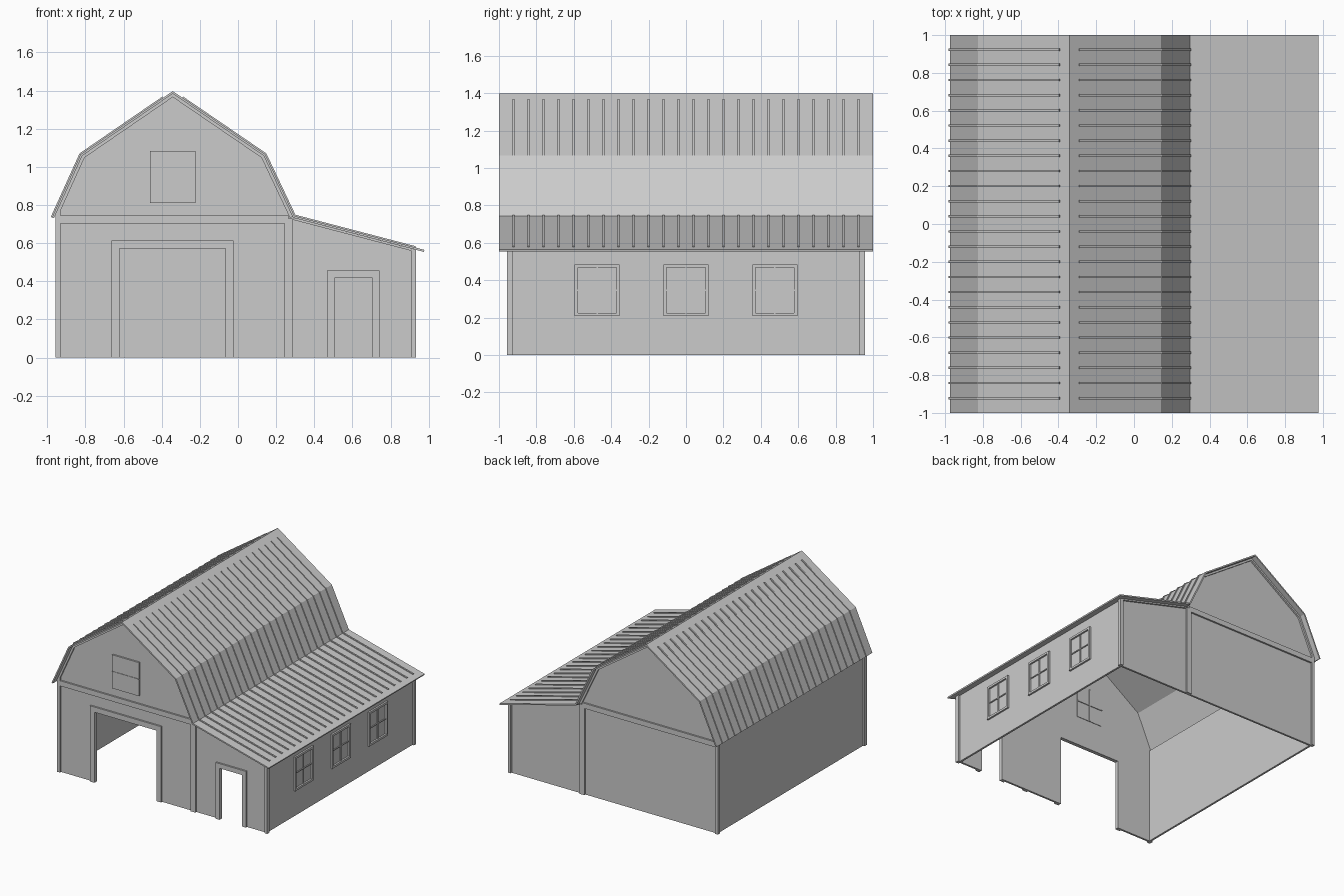
import bpy
import bmesh
from mathutils import Vector

cube = bpy.data.objects.get("Cube")
if cube:
    bpy.data.objects.remove(cube, do_unlink=True)

grey = bpy.data.materials.new("barn grey")
grey.use_nodes = True
grey.diffuse_color = (0.6, 0.6, 0.6, 1)
grey.node_tree.nodes["Principled BSDF"].inputs["Base Color"].default_value = (0.6, 0.6, 0.6, 1)


def add_prism(bm, pts, y0, y1):
    """Extrude an outline in XZ from y0 to y1."""
    face = bm.faces.new([bm.verts.new((x, y0, z)) for x, z in pts])
    ext = bmesh.ops.extrude_face_region(bm, geom=[face], use_keep_orig=True)
    moved = [v for v in ext["geom"] if isinstance(v, bmesh.types.BMVert)]
    bmesh.ops.translate(bm, verts=moved, vec=(0, y1 - y0, 0))


def add_box(bm, x0, x1, y0, y1, z0, z1):
    add_prism(bm, [(x0, z0), (x1, z0), (x1, z1), (x0, z1)], y0, y1)


def finish(name, bm):
    bmesh.ops.recalc_face_normals(bm, faces=bm.faces[:])
    mesh = bpy.data.meshes.new(name)
    bm.to_mesh(mesh)
    bm.free()
    mesh.materials.append(grey)
    obj = bpy.data.objects.new(name, mesh)
    bpy.context.collection.objects.link(obj)
    return obj


def prism(name, pts, y0, y1):
    bm = bmesh.new()
    add_prism(bm, pts, y0, y1)
    return finish(name, bm)


def boxes(name, *items):
    bm = bmesh.new()
    for b in items:
        add_box(bm, *b)
    return finish(name, bm)


def offset(line, d):
    """Shift a left-to-right polyline downward by d with mitred corners."""
    pts = [Vector(p) for p in line]
    normals = []
    for a, b in zip(pts, pts[1:]):
        t = (b - a).normalized()
        normals.append(Vector((t.y, -t.x)))
    out = []
    for i, p in enumerate(pts):
        n0, n1 = normals[max(i - 1, 0)], normals[min(i, len(normals) - 1)]
        out.append(tuple(p + (n0 + n1) * d / (1 + n0.dot(n1))))
    return out


def band(line, d0, d1):
    return offset(line, d0) + offset(line, d1)[::-1]


# Main dimensions
EAVE, KNEE_L, RIDGE = (-0.975, 0.735), (-0.825, 1.066), (-0.342, 1.397)
KNEE_R, VALLEY, LEAN = (0.143, 1.066), (0.296, 0.743), (0.977, 0.565)
ROOF = [EAVE, KNEE_L, RIDGE, KNEE_R, VALLEY, LEAN]
X0, X1, Y, T = -0.942, 0.918, 0.942, 0.016
OUT = 0.014
SKIN = 0.011

# Roof shell
prism("roof", band(ROOF, 0, SKIN), -1, 1)

# Standing seams on both slopes
slope = (RIDGE[1] - KNEE_R[1]) / (KNEE_R[0] - RIDGE[0])
left_line = [EAVE, KNEE_L, (RIDGE[0] - 0.05, RIDGE[1] - 0.05 * slope)]
right_line = [(RIDGE[0] + 0.05, RIDGE[1] - 0.05 * slope), KNEE_R, VALLEY, (0.93, 0.577)]
bm = bmesh.new()
for i in range(24):
    y = -0.922 + i * 0.0802
    for line in (left_line, right_line):
        add_prism(bm, band(line, -0.007, 0.003), y - 0.006, y + 0.006)
finish("roof_seams", bm)

# End walls, the front one with two open doorways
under = offset(ROOF, SKIN)
top = [(X1, 0.566), under[4], under[3], under[2], under[1], (X0, 0.775)]
doors = [(-0.62, 0), (-0.62, 0.573), (-0.065, 0.573), (-0.065, 0),
         (0.505, 0), (0.505, 0.418), (0.704, 0.418), (0.704, 0)]
prism("front_wall", [(X0, 0)] + doors + [(X1, 0)] + top, -Y, -Y + T)
prism("back_wall", [(X0, 0), (X1, 0)] + top, Y - T, Y)

# Side walls
boxes("left_wall", (X0, X0 + T, -Y, Y, 0, 0.775))
boxes("right_wall", (X1 - T, X1, -Y, Y, 0, 0.566))

# Trim on both ends: rake boards, tie band, posts and corner boards
for name, s in (("front", -1), ("back", 1)):
    y0, y1 = sorted((s * Y, s * (Y + OUT)))
    rake = [(-0.957, 0.775), KNEE_L, RIDGE, KNEE_R, VALLEY]
    prism(name + "_rake_trim", band(rake, SKIN, 0.026), y0, y1)
    prism(name + "_lean_trim", band([VALLEY, (0.93, 0.577)], SKIN, 0.022), y0, y1)
    boxes(name + "_tie_band", (X0, 0.264, y0, y1, 0.704, 0.746))
    boxes(name + "_middle_post", (0.243, 0.286, y0, y1, 0, 0.73))
    c0, c1 = sorted((s * (Y - 0.016), s * (Y + OUT)))
    boxes(name + "_left_corner_board", (X1 - 0.012, X1 + OUT, c0, c1, 0, 0.566))
    boxes(name + "_right_corner_board", (X0 - OUT, X0 + 0.012, c0, c1, 0, 0.77))

# Door casings
for name, a, b, h, w in (("large", -0.62, -0.065, 0.573, 0.042),
                         ("small", 0.505, 0.704, 0.418, 0.038)):
    prism(name + "_door_casing",
          [(a - w, 0), (a - w, h + w), (b + w, h + w), (b + w, 0),
           (b, 0), (b, h), (a, h), (a, 0)], -Y - OUT, -Y)

# Side windows: frame and glazing bars on both faces of the wall
W, F, B = 0.12, 0.017, 0.004
for i, c in enumerate((-0.475, 0, 0.475)):
    z0, z1 = 0.208, 0.485
    m = (z0 + z1) / 2
    x0, x1 = X1 - T - 0.008, X1 + OUT
    b0, b1 = X1 - T - 0.005, X1 + 0.007
    boxes("side_window_%d" % (i + 1),
          (x0, x1, c - W, c - W + F, z0, z1),
          (x0, x1, c + W - F, c + W, z0, z1),
          (x0, x1, c - W + F, c + W - F, z0, z0 + F),
          (x0, x1, c - W + F, c + W - F, z1 - F, z1),
          (b0, b1, c - B, c + B, z0 + F, z1 - F),
          (b0, b1, c - W + F, c + W - F, m - B, m + B))

# Loft window in the front gable
g, z0, z1 = -0.342, 0.81, 1.082
m = (z0 + z1) / 2
boxes("loft_window", (g - W, g + W, -Y - OUT, -Y + T + 0.004, z0, z1))
boxes("loft_window_bars",
      (g - B, g + B, -Y + T, -Y + T + 0.01, z0, z1),
      (g - W, g + W, -Y - OUT - 0.004, -Y + T + 0.01, m - B, m + B))
